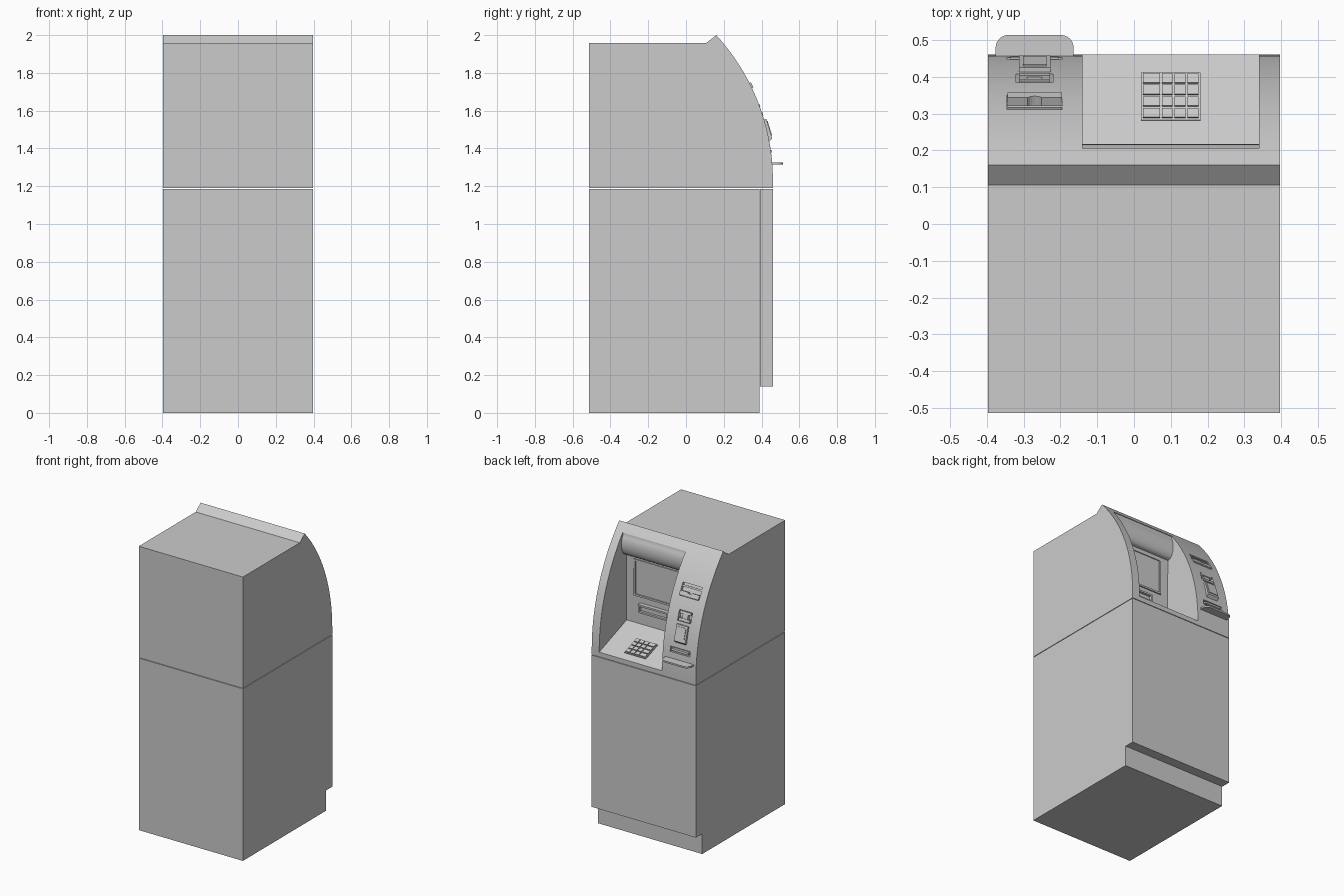
import bpy, bmesh
from math import sin, cos, asin, atan2, pi, sqrt, radians

if "Cube" in bpy.data.objects:
    bpy.data.objects.remove(bpy.data.objects["Cube"])

W = 0.397                       # half width
CY, CZ, R_OUT, R_IN = -0.678, 1.23, 1.138, 1.069   # fascia arc


def finish(bm, name):
    bmesh.ops.recalc_face_normals(bm, faces=bm.faces)
    me = bpy.data.meshes.new(name)
    bm.to_mesh(me)
    bm.free()
    ob = bpy.data.objects.new(name, me)
    bpy.context.collection.objects.link(ob)
    return ob


def prism(name, pts, lo, hi, axis='X'):
    """Extrude a (y,z) profile along x, or an (x,y) outline along z."""
    bm = bmesh.new()
    put = (lambda p, t: (t, p[0], p[1])) if axis == 'X' else (lambda p, t: (p[0], p[1], t))
    a = [bm.verts.new(put(p, lo)) for p in pts]
    b = [bm.verts.new(put(p, hi)) for p in pts]
    bm.faces.new(a)
    bm.faces.new(b[::-1])
    for i in range(len(pts)):
        j = (i + 1) % len(pts)
        bm.faces.new((a[i], a[j], b[j], b[i]))
    return finish(bm, name)


def box(name, loc, size, tilt=0.0):
    bm = bmesh.new()
    bmesh.ops.create_cube(bm, size=1)
    bmesh.ops.scale(bm, vec=size, verts=bm.verts)
    ob = finish(bm, name)
    ob.location = loc
    ob.rotation_euler.x = tilt
    return ob


def on_fascia(name, x, z, w, h, d, out=0.0, tilt=0.0):
    """Box centred on the curved front, local y along the surface normal."""
    a = asin((z - CZ) / R_OUT)
    r = R_OUT + out
    return box(name, (x, CY + r * cos(a), CZ + r * sin(a)), (w, d, h), a + tilt)


def cut(target, cutter, remove=True):
    m = target.modifiers.new("cut", 'BOOLEAN')
    m.operation, m.solver, m.object = 'DIFFERENCE', 'EXACT', cutter
    bpy.context.view_layer.update()
    bpy.context.view_layer.objects.active = target
    bpy.ops.object.modifier_apply(modifier=m.name)
    if remove:
        bpy.data.objects.remove(cutter)


def smooth(ob):
    bpy.ops.object.select_all(action='DESELECT')
    ob.select_set(True)
    bpy.context.view_layer.objects.active = ob
    bpy.ops.object.shade_smooth_by_angle(angle=radians(25))


def arc(r, z0, z1, n=24):
    zs = [z0 + (z1 - z0) * i / n for i in range(n + 1)]
    return [(CY + sqrt(r * r - (z - CZ) ** 2), z) for z in zs]


# Cabinet: safe below, head with curved front above, front door panel
prism("safe_cabinet", [(-0.5135, 0), (0.39, 0), (0.39, 1.186), (-0.5135, 1.186)], -W, W)
inner = arc(R_IN, CZ, 1.957)
head = prism("upper_cabinet", [(-0.5135, 1.957), (-0.5135, 1.19), (0.391, 1.19)] + inner, -W, W)
prism("front_door", [(0.392, 0.14), (0.46, 0.14), (0.46, 1.186), (0.392, 1.186)], -W, W)

# Curved fascia shell
outer = arc(R_OUT, CZ, 2.0)
fascia = prism("fascia", [(0.391, 1.19), (0.46, 1.19)] + outer + inner[::-1], -W, W)

# Screen recess with sloping shelf and rounded hood above
hood = [(0.19 + 0.027 * cos(t) - 0.015 * (1 - cos(t)), 1.87 + 0.08 * sin(t))
        for t in [-pi / 2 + pi * i / 14 for i in range(12)]]
recess = prism("recess_cutter", [(0.6, 1.17), (0.465, 1.22), (0.16, 1.33), (0.165, 1.79)]
               + hood + [(0.2, 1.948), (0.6, 1.948)], -0.14, 0.34)
cut(head, recess, remove=False)
cut(fascia, recess)

# Openings in the service column
X = -0.27
cut(fascia, on_fascia("slot_cutter", X, 1.755, 0.15, 0.085, 0.04))
cut(fascia, on_fascia("slot_cutter", X, 1.605, 0.10, 0.07, 0.05))
cut(fascia, on_fascia("slot_cutter", X, 1.385, 0.15, 0.035, 0.04))
smooth(fascia)
smooth(head)

# Receipt outlet with finger notch in its lip
lip = on_fascia("receipt_lip", X, 1.733, 0.148, 0.03, 0.03, -0.007)
bm = bmesh.new()
bmesh.ops.create_cone(bm, cap_ends=True, segments=24, radius1=0.025, radius2=0.025, depth=0.2)
notch = finish(bm, "notch_cutter")
notch.location = (X, 0.337, 1.765)
notch.rotation_euler.x = asin((1.733 - CZ) / R_OUT) + pi / 2
cut(lip, notch)
on_fascia("receipt_slot_bar", X, 1.775, 0.148, 0.012, 0.02, -0.012)

# Card slot mouth
for dz in (-0.022, 0.022):
    on_fascia("card_slot_jaw", X, 1.605 + dz, 0.085, 0.018, 0.03, -0.012)
on_fascia("card_slot_throat", X, 1.605, 0.04, 0.03, 0.025, -0.014)

# Reader panel: raised wedge with inset face
prism("reader_panel", [(0.395, 1.55), (0.425, 1.556), (0.457, 1.452), (0.44, 1.435), (0.42, 1.435)],
      X - 0.043, X + 0.043)
box("reader_face", (X, 0.4415, 1.506), (0.064, 0.006, 0.08), atan2(0.032, 0.104))

# Lower slot bar and delivery tray
on_fascia("lower_slot_bar", X, 1.385, 0.13, 0.014, 0.03, -0.01)
r, x0, x1, yf = 0.035, -0.376, -0.164, 0.5135
corner = lambda cx, s: [(cx + r * cos(s + pi / 2 * i / 6), yf - r + r * sin(s + pi / 2 * i / 6)) for i in range(7)]
prism("delivery_tray", [(x0, 0.43), (x1, 0.43)] + corner(x1 - r, 0) + corner(x0 + r, pi / 2),
      1.315, 1.326, 'Z')

# Screen bezel on the back wall of the recess
for z in (1.525, 1.765):
    box("screen_bezel_rail", (0.1, 0.165, z), (0.36, 0.012, 0.012))
for x in (-0.074, 0.274):
    box("screen_bezel_side", (x, 0.165, 1.645), (0.012, 0.012, 0.24))

# Cash outlet: frame rails and shutter
for z in (1.425, 1.47):
    box("cash_outlet_rail", (0.12, 0.172, z), (0.23, 0.035, 0.012))
for x in (0.011, 0.229):
    box("cash_outlet_end", (x, 0.172, 1.4475), (0.012, 0.035, 0.045))
box("cash_shutter", (0.12, 0.165, 1.4475), (0.21, 0.016, 0.035))

# Keypad on the sloping shelf
SL = atan2(0.11, 0.305)
shelf_z = lambda y: 1.22 + (0.465 - y) * 0.11 / 0.305
box("keypad_plate", (0.1, 0.345, shelf_z(0.345)), (0.162, 0.137, 0.012), -SL)
columns = [(0.047, 0.046), (0.09, 0.029), (0.125, 0.029), (0.16, 0.029)]
for row in range(4):
    y = 0.298 + row * 0.0315
    for x, w in columns:
        box("key", (x, y + 0.003, shelf_z(y) + 0.008), (w, 0.027, 0.01), -SL)
